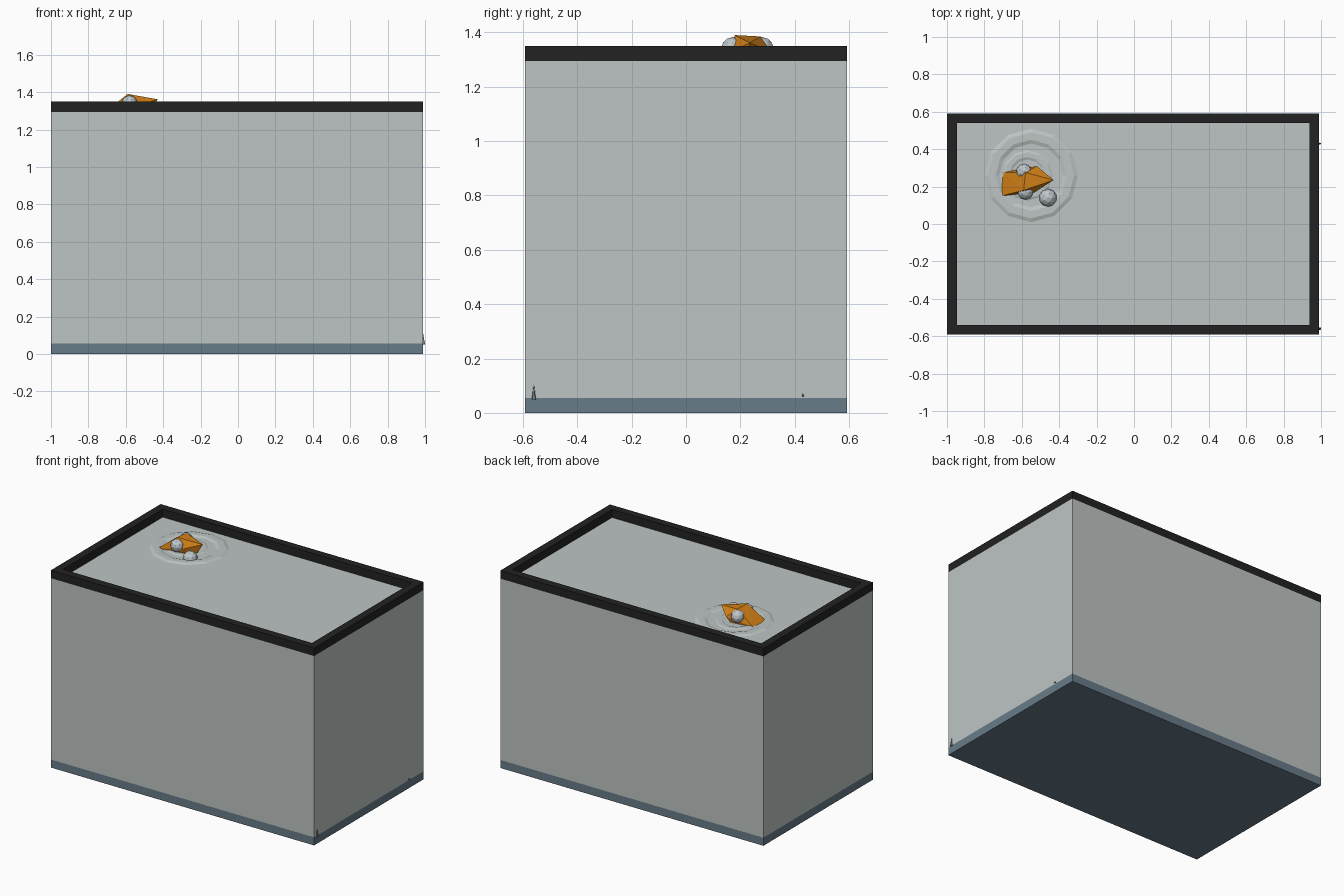
import bpy
import bmesh
from mathutils import Matrix, Vector

cube = bpy.data.objects.get("Cube")
if cube:
    bpy.data.objects.remove(cube, do_unlink=True)


def material(name, rgb):
    m = bpy.data.materials.new(name)
    m.use_nodes = True
    m.diffuse_color = (*rgb, 1)
    shader = next(n for n in m.node_tree.nodes if n.type == "BSDF_PRINCIPLED")
    shader.inputs["Base Color"].default_value = (*rgb, 1)
    return m


GLASS = material("pale_glass", (0.51, 0.56, 0.55))
RIM = material("black_plastic", (0.015, 0.016, 0.015))
BASE = material("slate_blue", (0.14, 0.2, 0.25))
ORANGE = material("orange_scales", (0.65, 0.22, 0.008))
EYE = material("pale_grey", (0.52, 0.57, 0.6))
WEED = material("grey_green", (0.18, 0.22, 0.2))


def finish(name, bm, mat):
    bmesh.ops.recalc_face_normals(bm, faces=bm.faces)
    mesh = bpy.data.meshes.new(name)
    bm.to_mesh(mesh)
    bm.free()
    mesh.materials.append(mat)
    obj = bpy.data.objects.new(name, mesh)
    bpy.context.collection.objects.link(obj)
    return obj


def box(name, low, high, mat):
    low, high = Vector(low), Vector(high)
    bm = bmesh.new()
    place = Matrix.Translation((low + high) / 2) @ Matrix.Diagonal((*(high - low), 1))
    bmesh.ops.create_cube(bm, size=1, matrix=place)
    return finish(name, bm, mat)


def ball(name, center, radius, mat):
    bm = bmesh.new()
    bmesh.ops.create_icosphere(bm, subdivisions=2, radius=radius,
                               matrix=Matrix.Translation(center))
    return finish(name, bm, mat)


def hull(name, points, mat):
    bm = bmesh.new()
    for p in points:
        bm.verts.new(p)
    result = bmesh.ops.convex_hull(bm, input=bm.verts)
    loose = [v for v in bm.verts if not v.link_faces]
    bmesh.ops.delete(bm, geom=loose, context="VERTS")
    return finish(name, bm, mat)


# Tank: base tray, water-filled glass and rim frame
X0, X1, Y, WATER, TOP, W = -1.0, 0.99, 0.592, 1.295, 1.35, 0.053
box("base_tray", (X0, -Y, 0), (X1, Y, 0.055), BASE)
box("glass_and_water", (X0, -Y, 0.055), (X1, Y, WATER), GLASS)

bm = bmesh.new()
corners = [(X0, -Y), (X1, -Y), (X1, Y), (X0, Y)]
inner = [(X0 + W, W - Y), (X1 - W, W - Y), (X1 - W, Y - W), (X0 + W, Y - W)]
rings = [[bm.verts.new((x, y, z)) for x, y in loop]
         for loop, z in ((corners, WATER), (corners, TOP), (inner, TOP), (inner, WATER))]
for r in range(4):
    a, b = rings[r], rings[(r + 1) % 4]
    for i in range(4):
        j = (i + 1) % 4
        bm.faces.new((a[i], a[j], b[j], b[i]))
finish("rim_frame", bm, RIM)

# Ripples on the water around the fish
for name, cx, cy, major, minor in (("outer_ripple", -0.55, 0.26, 0.21, 0.04),
                                   ("inner_ripple", -0.57, 0.26, 0.11, 0.025)):
    bpy.ops.mesh.primitive_torus_add(location=(cx, cy, WATER), major_radius=major,
                                     minor_radius=minor, major_segments=12, minor_segments=6)
    ripple = bpy.context.object
    ripple.name = name
    ripple.scale.z = 0.2
    ripple.data.materials.append(GLASS)

# Goldfish breaking the surface, with bulging eyes and a bubble
hull("fish_body", [(-0.71, 0.15, 1.295), (-0.70, 0.275, 1.295),
                   (-0.59, 0.18, 1.39), (-0.58, 0.275, 1.385),
                   (-0.52, 0.31, 1.33), (-0.53, 0.17, 1.33),
                   (-0.43, 0.235, 1.362), (-0.48, 0.22, 1.27),
                   (-0.62, 0.17, 1.2), (-0.62, 0.27, 1.2)], ORANGE)
ball("right_eye", (-0.58, 0.172, 1.34), 0.043, EYE)
ball("left_eye", (-0.588, 0.28, 1.34), 0.043, EYE)
ball("bubble", (-0.46, 0.14, 1.297), 0.048, EYE)

# Weed tips touching the side glass
for i, (y, z, wide, tall) in enumerate(((-0.56, 0.05, 0.01, 0.06), (0.43, 0.06, 0.006, 0.012))):
    hull(f"weed_tip_{i + 1}", [(0.98, y - wide, z), (0.98, y + wide, z), (1.0, y + wide / 2, z),
                               (1.0, y - wide / 2, z), (0.99, y, z + tall)], WEED)
